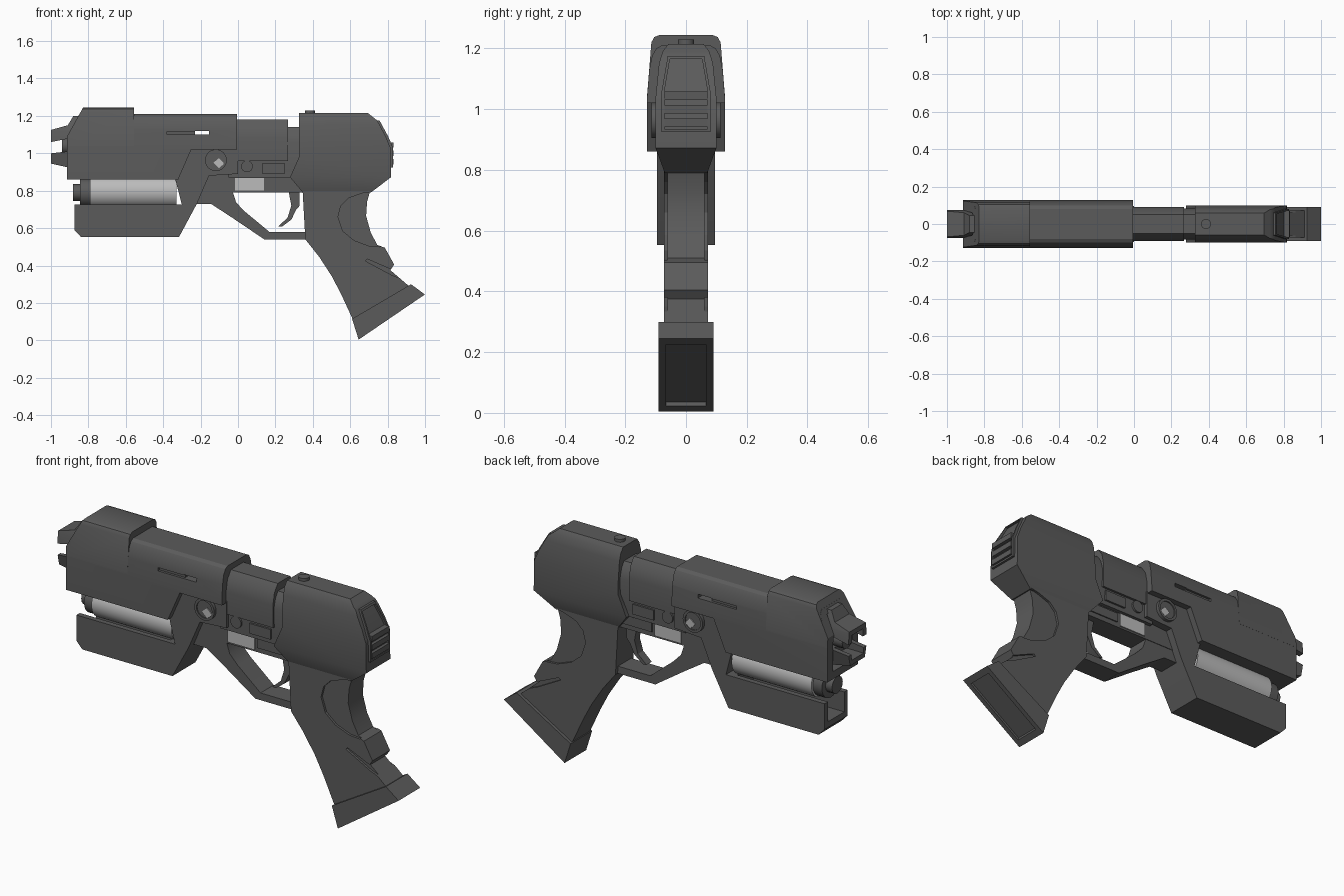
import bpy, bmesh, math
from mathutils import Vector, Matrix

if "Cube" in bpy.data.objects:
    bpy.data.objects.remove(bpy.data.objects["Cube"])


def material(name, v):
    m = bpy.data.materials.new(name)
    m.diffuse_color = (v, v, v, 1)
    m.use_nodes = True
    m.node_tree.nodes["Principled BSDF"].inputs["Base Color"].default_value = m.diffuse_color
    return m


DARK = material("gunmetal", 0.105)
PALE = material("pale metal", 0.50)


def finish(name, bm, mat):
    bmesh.ops.recalc_face_normals(bm, faces=bm.faces)
    me = bpy.data.meshes.new(name)
    bm.to_mesh(me)
    bm.free()
    me.materials.append(mat)
    ob = bpy.data.objects.new(name, me)
    bpy.context.collection.objects.link(ob)
    return ob


def slab(name, outline, width, mat=DARK, rim=0.0, seg=1, y=0.0):
    """Side outline in x/z; width is a half-width or a list of (z, half-width)."""
    bm = bmesh.new()
    low = [bm.verts.new((x, -1, z)) for x, z in outline]
    high = [bm.verts.new((x, 1, z)) for x, z in outline]
    caps = [bm.faces.new(low), bm.faces.new(high[::-1])]
    for i in range(len(low)):
        j = (i + 1) % len(low)
        bm.faces.new((low[i], high[i], high[j], low[j]))
    knots = width if isinstance(width, list) else [(0, width)]
    for z, _ in knots[1:-1]:
        bmesh.ops.bisect_plane(bm, geom=bm.verts[:] + bm.edges[:] + bm.faces[:],
                               plane_co=(0, 0, z), plane_no=(0, 0, 1), dist=1e-5)

    def half(z):
        if z <= knots[0][0]:
            return knots[0][1]
        for (a, wa), (b, wb) in zip(knots, knots[1:]):
            if z <= b:
                return wa + (wb - wa) * (z - a) / (b - a)
        return knots[-1][1]

    for v in bm.verts:
        v.co.y = y + v.co.y * half(v.co.z)
    if rim:
        edges = [e for e in bm.edges if (e.verts[0].co.y - y) * (e.verts[1].co.y - y) > 0
                 and len(e.link_faces) == 2 and e.calc_face_angle(0) > 0.8]
        bmesh.ops.bevel(bm, geom=edges, offset=rim, segments=seg, profile=0.5,
                        affect='EDGES', clamp_overlap=True)
    return finish(name, bm, mat)


def box(name, x0, x1, z0, z1, half, mat=DARK, rim=0.0, y=0.0):
    return slab(name, [(x0, z0), (x1, z0), (x1, z1), (x0, z1)], half, mat, rim, 1, y)


def cylinder(name, at, axis, r, depth, mat=DARK, sides=24, r2=None):
    bm = bmesh.new()
    rot = Vector((0, 0, 1)).rotation_difference(Vector(axis)).to_matrix().to_4x4()
    bmesh.ops.create_cone(bm, cap_ends=True, segments=sides, radius1=r,
                          radius2=r if r2 is None else r2, depth=depth,
                          matrix=Matrix.Translation(at) @ rot)
    return finish(name, bm, mat)


def cut(ob, *cutters):
    for c in cutters:
        m = ob.modifiers.new("cut", 'BOOLEAN')
        m.operation = 'DIFFERENCE'
        m.solver = 'EXACT'
        m.object = c
        c.hide_render = True
        c.hide_viewport = True
        c.display_type = 'WIRE'


# Barrel shroud with its raised front block
shroud = slab("barrel_shroud",
              [(-.914, .86), (-.32, .86), (-.25, 1.02), (-.005, 1.02), (-.005, 1.21),
               (-.555, 1.21), (-.848, 1.21), (-.914, 1.09)],
              [(.86, .128), (1.04, .128), (1.13, .121), (1.175, .112), (1.2, .098), (1.21, .08)])
block = slab("front_block",
             [(-.914, 1.04), (-.555, 1.04), (-.555, 1.245), (-.828, 1.245), (-.914, 1.09)],
             [(1.04, .1285), (1.22, .114), (1.238, .104), (1.245, .085)])
recess = [(-1.1, .9), (-.85, .9), (-.85, 1.18), (-1.1, 1.18)]
for part in (shroud, block):
    cut(part, slab(part.name + "_recess_cutter", recess,
                   [(.9, .08), (1.05, .08), (1.18, .06)]))
cut(shroud, box("slot_cutter", -.23, -.155, 1.1, 1.12, .3))
for s in (-1, 1):
    cut(shroud, box("side_slot_cutter", -.38, -.2, 1.1, 1.117, .02, y=s * .13))

# Muzzle: round barrel between an upper hood and a lower jaw
cylinder("muzzle_barrel", (-.89, 0, 1.04), (1, 0, 0), .042, .1)
hood = slab("muzzle_hood", [(-1, 1.06), (-.9, 1.08), (-.845, 1.08), (-.845, 1.2), (-.88, 1.2),
                            (-.91, 1.15), (-1, 1.125)],
            [(1.06, .076), (1.12, .07), (1.2, .045)])
cut(hood, box("hood_cutter", -1.1, -.9, 1.0, 1.1, .045))
jaw = slab("muzzle_jaw", [(-1, .945), (-.91, .925), (-.845, .92), (-.845, 1.01), (-.91, 1.01),
                          (-1, 1.0)], [(.92, .055), (1.01, .076)])
cut(jaw, box("jaw_cutter", -1.1, -.9, .97, 1.1, .05))

# Energy cell held in the lower tray
cylinder("energy_cell", (-.56, 0, .795), (1, 0, 0), .088, .465, PALE, 32)
cylinder("cell_cap", (-.815, 0, .79), (1, 0, 0), .075, .06)
cylinder("cell_nose", (-.86, 0, .79), (1, 0, 0), .045, .045, sides=16)
tray = slab("lower_tray",
            [(-.875, .59), (-.84, .553), (-.315, .553), (-.22, .73), (-.155, .88), (0, .89),
             (0, 1.03), (-.26, 1.03), (-.335, .86), (-.30, .725), (-.875, .725)], .096)
cut(tray, box("tray_cutter", -1, -.345, .62, .8, .068))

# Frame and trigger guard
slab("frame", [(-.22, .79), (.36, .79), (.36, .875), (-.17, .89)], .058)
slab("upper_frame", [(-.05, .87), (.33, .87), (.33, .98), (-.05, .98)], .078, rim=.008)
slab("trigger_guard",
     [(-.22, .82), (-.22, .73), (-.145, .73), (-.03, .655), (.14, .54), (.37, .54), (.37, .578),
      (.17, .578), (.035, .69), (-.01, .737), (-.03, .8), (-.03, .82)], .055, rim=.008)
slab("trigger", [(.27, .80), (.285, .72), (.265, .655), (.215, .61), (.235, .608), (.285, .645),
                 (.312, .70), (.33, .72), (.33, .80)], .022, rim=.005)
box("release_plate", -.015, .14, .80, .868, .064, PALE)
box("side_latch", .128, .25, .893, .946, .088, rim=.006)
box("latch_rail", .155, .36, .815, .862, .064)

# Slide and its rear neck
slab("slide", [(-.05, .96), (.268, .96), (.268, 1.18), (-.05, 1.18)],
     [(.96, .09), (1.08, .092), (1.14, .08), (1.18, .052)])
slab("slide_neck", [(.25, .9), (.36, .9), (.36, 1.14), (.25, 1.14)],
     [(.9, .078), (1.06, .084), (1.11, .07), (1.14, .05)])

# Pivot dial with a square centre, and a small pin
dial = cylinder("pivot_dial", (-.118, 0, .963), (0, 1, 0), .058, .226, sides=32)
for s in (-1, 1):
    cut(dial, cylinder("dial_cutter", (-.118, s * .113, .963), (0, 1, 0), .045, .012))
d = .029
slab("dial_centre", [(-.102 - d, .95), (-.102, .945 - d + .005), (-.102 + d, .945),
                     (-.102, .945 + d)], .112, PALE)
cylinder("frame_pin", (.048, 0, .93), (0, 1, 0), .031, .176)

# Rear body, back plate with ribs, and top button
slab("rear_body",
     [(.326, 1.215), (.695, 1.215), (.745, 1.175), (.79, 1.09), (.815, 1.03), (.818, .872),
      (.71, .79), (.347, .79), (.278, .872), (.326, .98)],
     [(.79, .07), (.872, .1), (1.04, .1), (1.15, .089), (1.19, .077), (1.215, .058)])
plate = slab("back_plate", [(.7, 1.175), (.757, 1.175), (.803, 1.09), (.829, 1.03), (.829, .925),
                            (.7, .925)], [(.925, .08), (1.06, .08), (1.175, .06)])
cut(plate, slab("plate_cutter", [(.74, 1.165), (.9, 1.165), (.9, .935), (.807, .935),
                                 (.807, 1.03), (.78, 1.09)],
                [(.935, .071), (1.06, .071), (1.165, .053)]))
for z in (.955, 1.0, 1.045):
    box("back_rib", .76, .832, z - .014, z + .014, .071, rim=.005)
cylinder("top_button", (.385, 0, 1.215), (0, 0, 1), .027, .03, sides=16)

# Grip with a palm scoop and a finger groove on each side
grip = slab("grip",
            [(.345, .81), (.36, .54), (.435, .445), (.5, .345), (.55, .25), (.61, .12),
             (.66, .09), (.92, .285), (.815, .375), (.835, .405), (.785, .495), (.745, .51),
             (.71, .575), (.685, .665), (.69, .74), (.71, .81)], .073, rim=.022, seg=3)
scoop = [(.73, .8), (.66, .785), (.59, .76), (.55, .72), (.535, .66), (.56, .585), (.62, .535),
         (.70, .505), (.76, .5), (.9, .6)]
groove = [(.68, .425), (.69, .435), (.84, .37), (.95, .3), (.82, .35)]
for s in (-1, 1):
    cut(grip, slab("scoop_cutter", scoop, .02, y=s * .081),
        slab("groove_cutter", groove, .02, y=s * .081))

# Flared grip base with a recessed underside
base = slab("grip_base", [(.61, .115), (.645, .004), (.999, .245), (.925, .3)], .09, rim=.008)
cut(base, slab("base_cutter", [(.67, .036), (.69, -.05), (1.0, .15), (.965, .237)], .066))

# Smooth shading on rounded surfaces only
for ob in bpy.data.objects:
    ob.select_set(not ob.hide_render)
bpy.context.view_layer.objects.active = grip
bpy.ops.object.shade_smooth_by_angle(angle=math.radians(28))
